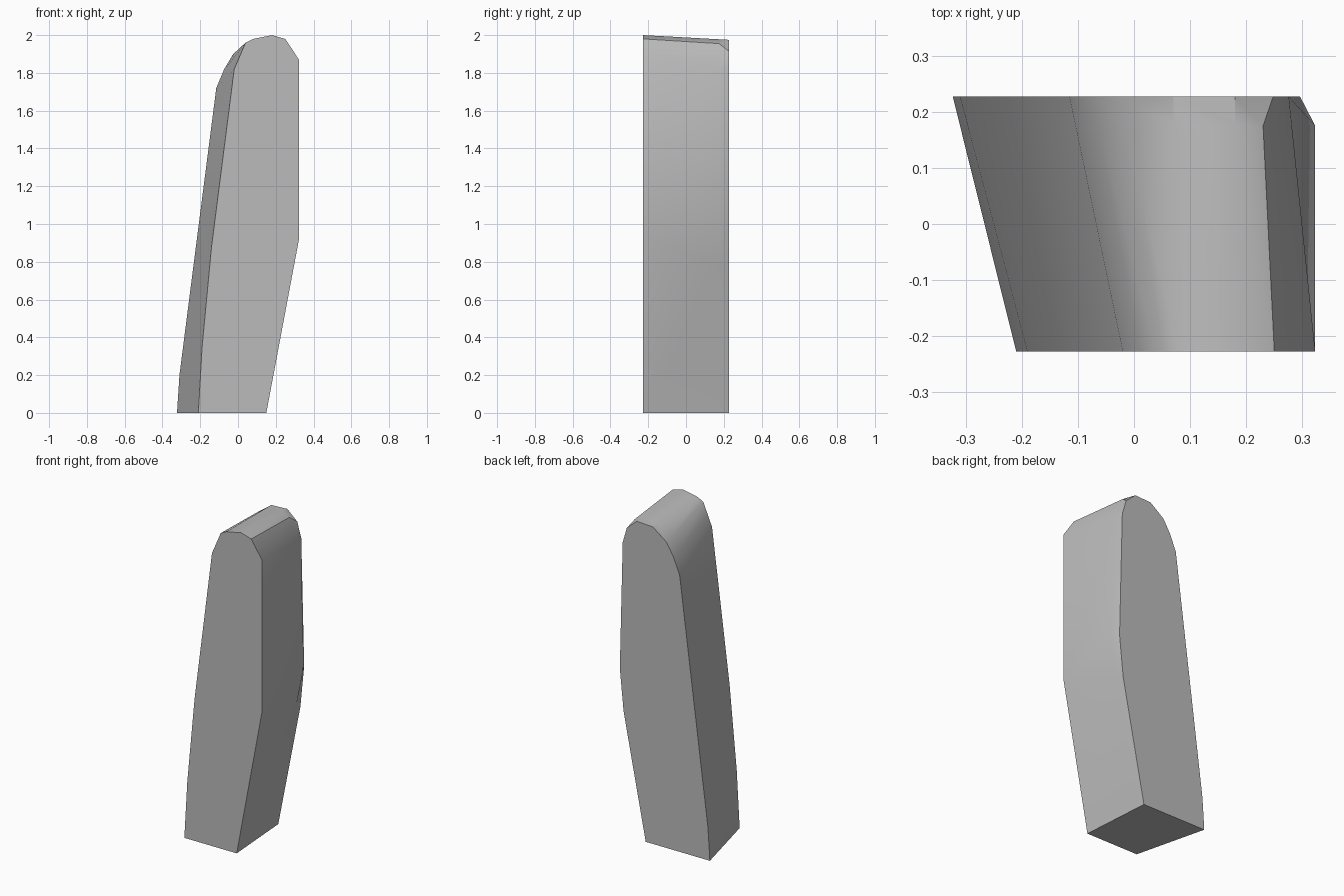
import bpy, bmesh, math
from mathutils import Vector

cube = bpy.data.objects.get("Cube")
if cube:
    bpy.data.objects.remove(cube, do_unlink=True)

# Matching front and back outlines (x, z), running up the right edge and down the left
DEPTH = 0.227
FRONT = [(.15, 0), (.323, .92), (.323, .92), (.323, 1.87), (.25, 1.98), (.18, 2), (.08, 1.98),
         (.04, 1.96), (.01, 1.89), (-.02, 1.82), (-.14, .88), (-.19, .35), (-.21, 0)]
BACK = [(.118, 0), (.27, .77), (.296, 1.03), (.276, 1.82), (.248, 1.915), (.18, 1.975), (.07, 1.97),
        (-.025, 1.9), (-.073, 1.82), (-.115, 1.72), (-.223, .88), (-.31, .2), (-.323, 0)]

# Section just ahead of the back, pushed out where the back corner is bevelled
bevel_y = .175
t = (bevel_y + DEPTH) / (2 * DEPTH)
middle = [Vector(f).lerp(Vector(b), t) for f, b in zip(FRONT, BACK)]
middle[2] = Vector((.323, 1.02))
middle[4] = Vector((.23, 1.955))

# Loft the three sections and cap both ends
bm = bmesh.new()
rings = [[bm.verts.new((x, y, z)) for x, z in outline]
         for y, outline in ((-DEPTH, FRONT), (bevel_y, middle), (DEPTH, BACK))]
count = len(FRONT)
for a, b in zip(rings, rings[1:]):
    for i in range(count):
        j = (i + 1) % count
        bm.faces.new((a[i], b[i], b[j], a[j]))
bm.faces.new(rings[0])
bm.faces.new(rings[-1][::-1])
bmesh.ops.remove_doubles(bm, verts=bm.verts, dist=.0005)
bmesh.ops.recalc_face_normals(bm, faces=bm.faces)
mesh = bpy.data.meshes.new("leaning_slab")
bm.to_mesh(mesh)
bm.free()

# Plain grey stone
stone = bpy.data.materials.new("stone_grey")
stone.use_nodes = True
grey = (.5, .5, .5, 1)
stone.diffuse_color = grey
stone.node_tree.nodes["Principled BSDF"].inputs["Base Color"].default_value = grey
mesh.materials.append(stone)

slab = bpy.data.objects.new("leaning_slab", mesh)
bpy.context.collection.objects.link(slab)
bpy.context.view_layer.objects.active = slab
slab.select_set(True)
bpy.ops.object.shade_smooth_by_angle(angle=math.radians(32))
